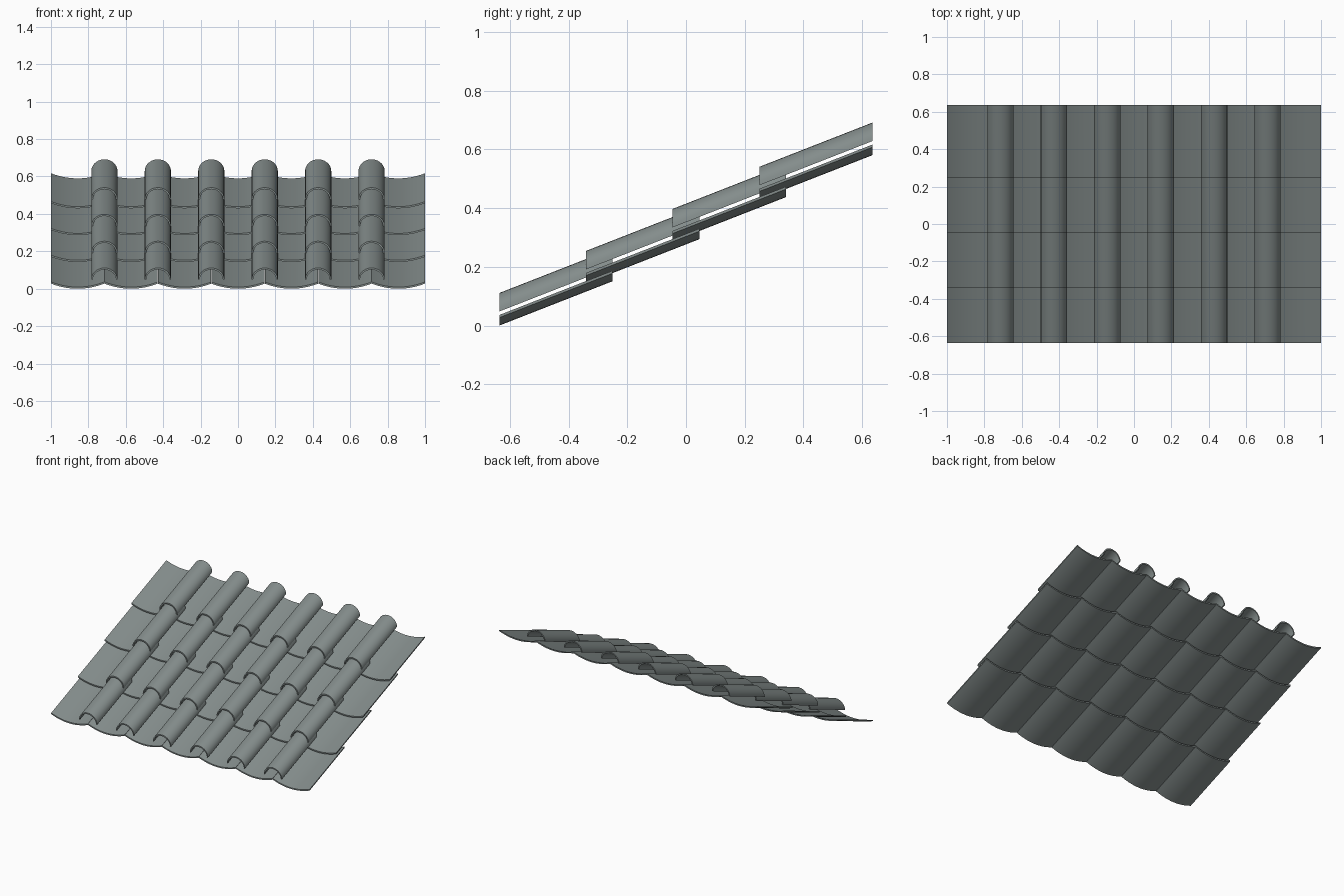
import bpy, math

if "Cube" in bpy.data.objects:
    bpy.data.objects.remove(bpy.data.objects["Cube"])

ROWS, PANS = 4, 7
PITCH = 2 / PANS              # column spacing
LEN, STEP_Y = 0.386, 0.2953   # tile depth, row spacing
RISE, STEP_Z = 0.151, 0.1433  # rise of one tile, height step between rows
Y0 = -(LEN + (ROWS - 1) * STEP_Y) / 2

clay = bpy.data.materials.new("grey green clay")
clay.diffuse_color = (0.23, 0.265, 0.26, 1)
clay.use_nodes = True
clay.node_tree.nodes["Principled BSDF"].inputs["Base Color"].default_value = clay.diffuse_color


def tile(name, outer, inner, x, y, z):
    """Closed curved shell: profile pair (x, z) swept up the roof slope."""
    n = len(outer)
    ring = outer + inner[::-1]
    m = len(ring)
    verts = [(px, 0, pz) for px, pz in ring]
    verts += [(px, LEN, pz + RISE) for px, pz in ring]
    faces = [(i, (i + 1) % m, (i + 1) % m + m, i + m) for i in range(m)]
    for i in range(n - 1):    # end caps
        a, b, c, d = i, i + 1, m - 2 - i, m - 1 - i
        faces += [(d, c, b, a), (a + m, b + m, c + m, d + m)]
    me = bpy.data.meshes.new(name)
    me.from_pydata(verts, [], faces)
    me.materials.append(clay)
    ob = bpy.data.objects.new(name, me)
    bpy.context.collection.objects.link(ob)
    ob.location = (x, y, z)
    # consistent outward normals, smooth curves with sharp rims
    bpy.ops.object.select_all(action='DESELECT')
    ob.select_set(True)
    bpy.context.view_layer.objects.active = ob
    bpy.ops.object.mode_set(mode='EDIT')
    bpy.ops.mesh.select_all(action='SELECT')
    bpy.ops.mesh.normals_make_consistent(inside=False)
    bpy.ops.object.mode_set(mode='OBJECT')
    bpy.ops.object.shade_smooth_by_angle(angle=math.radians(35))


# Shallow trough profile for the pans
W = PITCH / 2 - 0.0008
ts = [-1 + 2 * i / 14 for i in range(15)]
pan_low = [(W * t, 0.027 * t * t) for t in ts]
pan_top = [(W * t, 0.027 * t * t + 0.009) for t in ts]

# Arch profile for the caps covering the joints
angs = [math.pi * i / 14 for i in range(15)]
cap_top = [(0.07 * math.cos(a), 0.048 + 0.063 * math.sin(a)) for a in angs]
cap_low = [(0.062 * math.cos(a), 0.048 + 0.054 * math.sin(a)) for a in angs]

for r in range(ROWS):
    y, z = Y0 + r * STEP_Y, r * STEP_Z
    for c in range(PANS):
        x = (c - (PANS - 1) / 2) * PITCH
        # stretch outer pans to the full width via their centre offset
        tile(f"pan_tile_{r}_{c}", pan_top, pan_low, x, y, z)
        if c < PANS - 1:
            tile(f"cap_tile_{r}_{c}", cap_top, cap_low, x + PITCH / 2, y, z)
